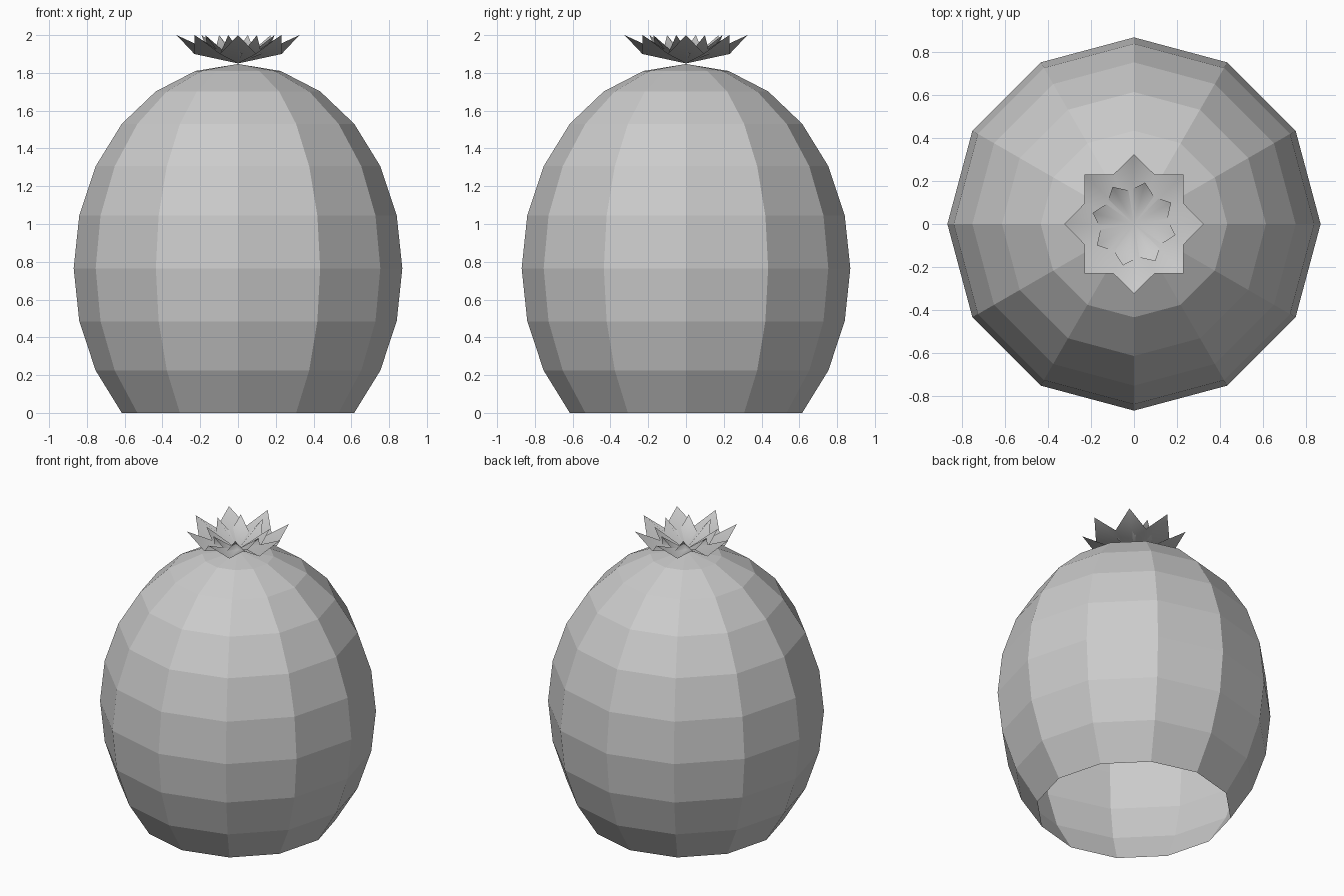
import bpy, math

if "Cube" in bpy.data.objects:
    bpy.data.objects.remove(bpy.data.objects["Cube"])

def make_object(name, verts, faces, smooth=False):
    mesh = bpy.data.meshes.new(name)
    mesh.from_pydata(verts, [], faces)
    mesh.polygons.foreach_set("use_smooth", [smooth] * len(faces))
    mesh.update()
    obj = bpy.data.objects.new(name, mesh)
    bpy.context.collection.objects.link(obj)
    return obj

def ring(count, radius, z, turn=0):
    return [(radius * math.cos(turn + math.tau * i / count),
             radius * math.sin(turn + math.tau * i / count), z) for i in range(count)]

# Fruit body: twelve-sided stretched sphere, cut open at the bottom
SIDES, RADIUS, HALF_HEIGHT = 12, 0.87, 1.082
base = HALF_HEIGHT * math.sin(math.radians(45))
verts, faces = [], []
latitudes = range(-45, 90, 15)
for lat in latitudes:
    a = math.radians(lat)
    verts += ring(SIDES, RADIUS * math.cos(a), base + HALF_HEIGHT * math.sin(a))
for r in range(len(latitudes) - 1):
    for i in range(SIDES):
        j = (i + 1) % SIDES
        faces.append((r * SIDES + i, r * SIDES + j, (r + 1) * SIDES + j, (r + 1) * SIDES + i))
last = (len(latitudes) - 1) * SIDES
verts.append((0, 0, base + HALF_HEIGHT))
faces += [(last + i, last + (i + 1) % SIDES, len(verts) - 1) for i in range(SIDES)]
make_object("fruit_body", verts, faces)

# Leaf crown: two nested eight-pointed star cups
def star_cup(name, tip_r, valley_r, bottom, valley_z, tip_z, turn):
    tips = ring(8, tip_r, tip_z, turn)
    valleys = ring(8, valley_r, valley_z, turn + math.pi / 8)
    pts = [(0, 0, bottom)] + [p for pair in zip(tips, valleys) for p in pair]
    tris = [(0, 1 + i, 1 + (i + 1) % 16) for i in range(16)]
    make_object(name, pts, tris, smooth=True)

star_cup("outer_leaves", 0.325, 0.25, 1.85, 1.90, 2.0, 0)
star_cup("inner_leaves", 0.20, 0.157, 1.85, 1.90, 2.0, math.radians(-15))
